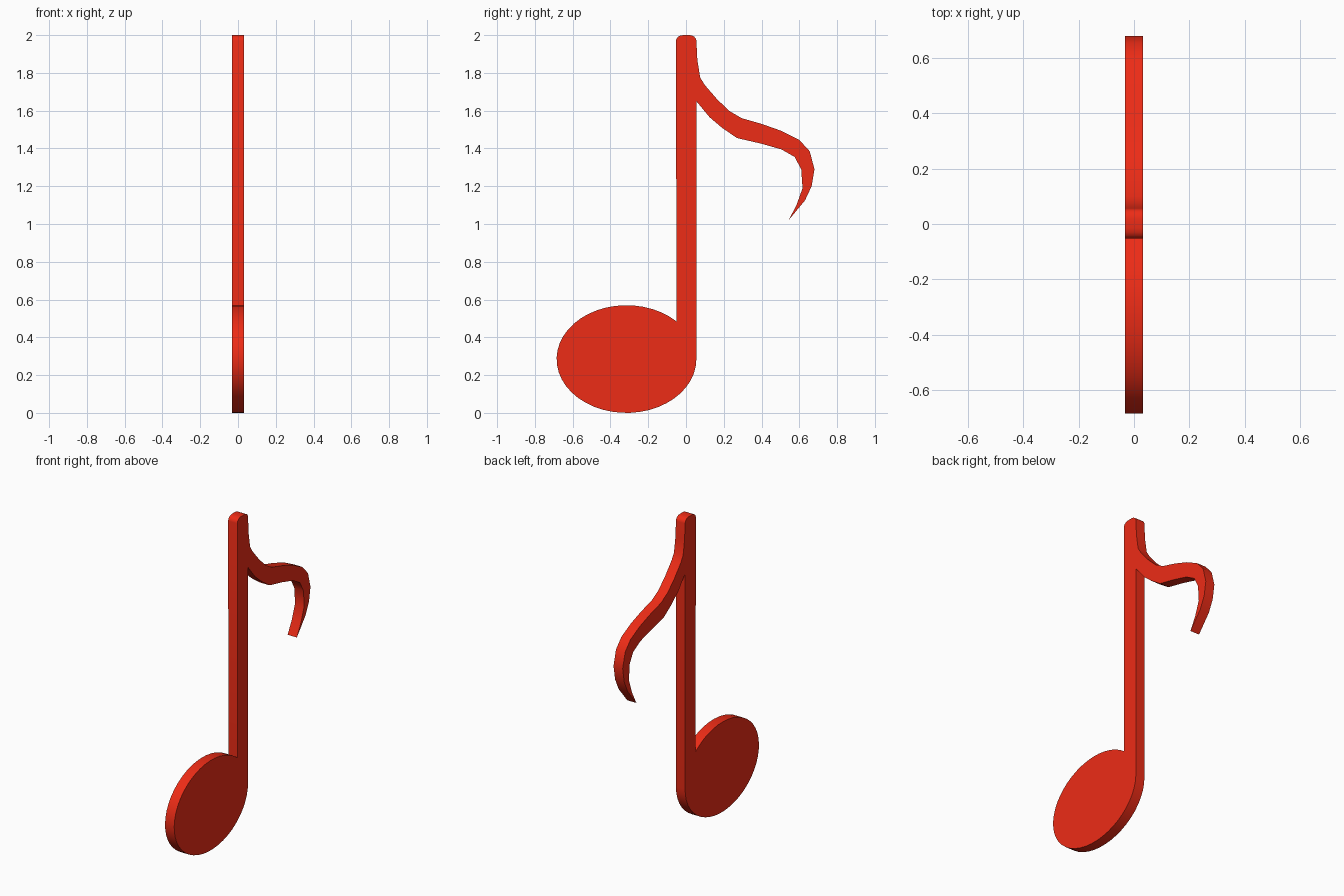
import bpy, bmesh, math
from mathutils import Vector

if "Cube" in bpy.data.objects:
    bpy.data.objects.remove(bpy.data.objects["Cube"])

HALF = 0.032  # half thickness along x


def arc(cy, cz, ry, rz, a0, a1, n):
    """Points on an ellipse arc in the y-z plane, angles in degrees."""
    angles = [math.radians(a0 + (a1 - a0) * i / n) for i in range(n + 1)]
    return [(cy + ry * math.cos(a), cz + rz * math.sin(a)) for a in angles]


# Note head: ellipse, open where the stem joins, running clockwise
head = arc(-0.315, 0.285, 0.37, 0.285, 0, -315.7, 40)

# Stem top: rounded corners
stem_top = (arc(-0.015, 1.97, 0.038, 0.03, 180, 90, 4)
            + arc(0.018, 1.97, 0.037, 0.03, 90, 0, 4))

# Flag: outer edge down to the tip, then inner edge back to the stem
flag_outer = [(0.06, 1.87), (0.075, 1.775), (0.10, 1.735), (0.165, 1.66),
              (0.23, 1.598), (0.295, 1.56), (0.40, 1.53), (0.505, 1.493),
              (0.60, 1.445), (0.655, 1.385), (0.68, 1.29), (0.665, 1.20),
              (0.63, 1.125), (0.543, 1.02)]
flag_inner = [(0.585, 1.10), (0.617, 1.19), (0.61, 1.29), (0.575, 1.355),
              (0.505, 1.395), (0.40, 1.425), (0.27, 1.455), (0.19, 1.51),
              (0.125, 1.565), (0.055, 1.65)]

# One clean silhouette, extruded through the thickness
outline = head + stem_top + flag_outer + flag_inner
bm = bmesh.new()
face = bm.faces.new([bm.verts.new((-HALF, y, z)) for y, z in outline])
result = bmesh.ops.extrude_face_region(bm, geom=[face])
moved = [v for v in result["geom"] if isinstance(v, bmesh.types.BMVert)]
bmesh.ops.translate(bm, verts=moved, vec=Vector((2 * HALF, 0, 0)))
bmesh.ops.triangulate(bm, faces=[f for f in bm.faces if len(f.verts) > 4])
bmesh.ops.recalc_face_normals(bm, faces=bm.faces)
mesh = bpy.data.meshes.new("eighth_note")
bm.to_mesh(mesh)
bm.free()

note = bpy.data.objects.new("eighth_note", mesh)
bpy.context.collection.objects.link(note)

# Red finish
red = bpy.data.materials.new("red")
red.diffuse_color = (0.85, 0.025, 0.008, 1)
red.use_nodes = True
red.node_tree.nodes["Principled BSDF"].inputs["Base Color"].default_value = red.diffuse_color
mesh.materials.append(red)

# Smooth rim, sharp front and back edges
bpy.context.view_layer.objects.active = note
note.select_set(True)
bpy.ops.object.shade_smooth_by_angle(angle=math.radians(35))
